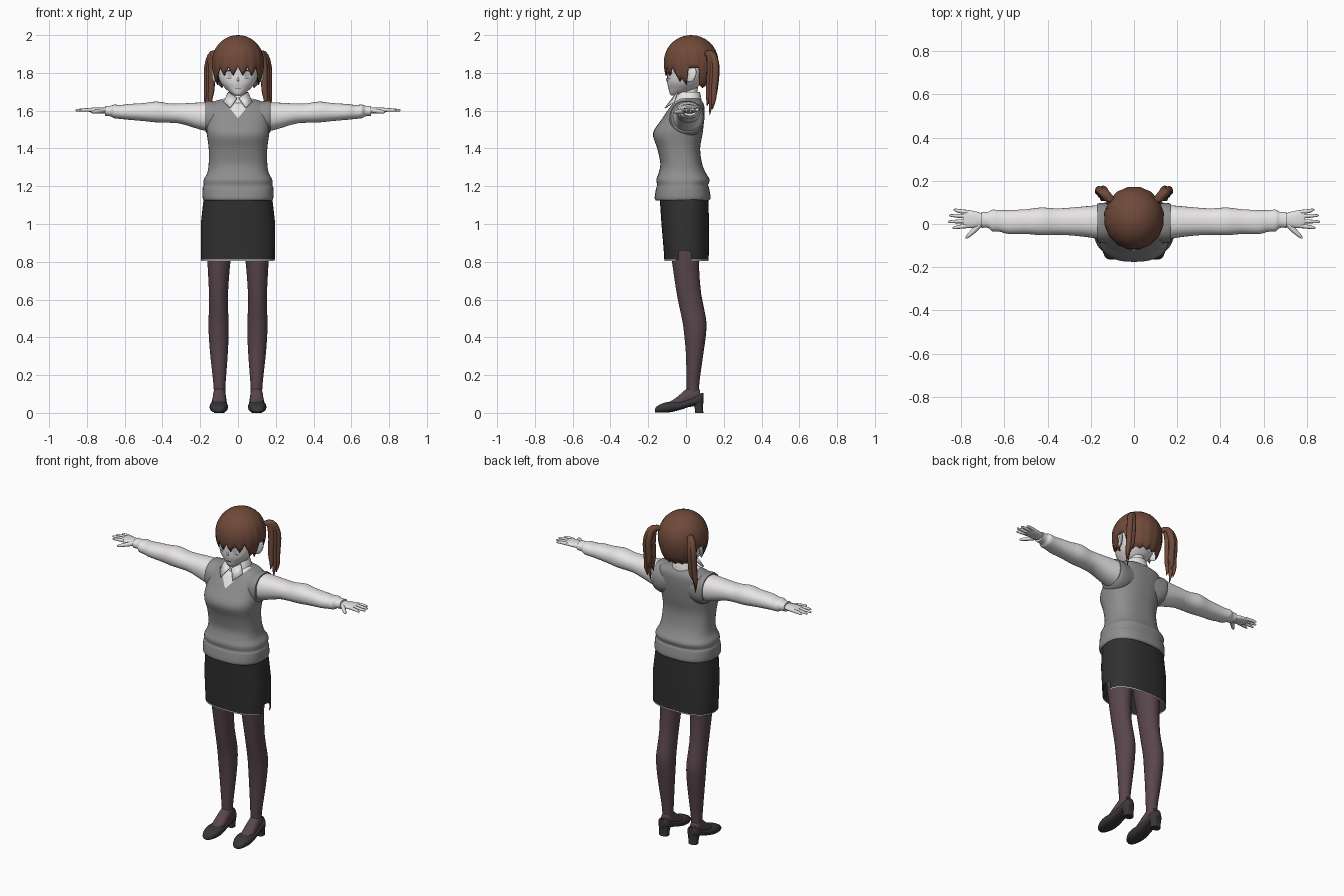
import bpy, bmesh, math
from mathutils import Vector

cube = bpy.data.objects.get("Cube")
if cube:
    bpy.data.objects.remove(cube, do_unlink=True)


def material(name, *rgb):
    m = bpy.data.materials.new(name)
    m.use_nodes = True
    m.diffuse_color = (*rgb, 1)
    m.node_tree.nodes["Principled BSDF"].inputs["Base Color"].default_value = (*rgb, 1)
    return m


SKIN = material("pale_skin", 0.78, 0.75, 0.75)
SHIRT = material("white_shirt", 0.8, 0.78, 0.78)
VEST = material("grey_knit", 0.27, 0.27, 0.27)
SKIRT = material("charcoal_cloth", 0.03, 0.03, 0.03)
TIGHTS = material("plum_tights", 0.1, 0.06, 0.075)
SHOE = material("black_leather", 0.04, 0.037, 0.04)
HAIR = material("brown_hair", 0.16, 0.068, 0.042)
LINE = material("dark_line", 0.09, 0.07, 0.07)
IRIS = material("pale_iris", 0.5, 0.5, 0.55)


def finish(name, bm, *mats):
    bmesh.ops.recalc_face_normals(bm, faces=bm.faces)
    mesh = bpy.data.meshes.new(name)
    bm.to_mesh(mesh)
    bm.free()
    ob = bpy.data.objects.new(name, mesh)
    bpy.context.collection.objects.link(ob)
    for m in mats:
        mesh.materials.append(m)
    bpy.ops.object.select_all(action="DESELECT")
    ob.select_set(True)
    bpy.context.view_layer.objects.active = ob
    bpy.ops.object.shade_smooth_by_angle(angle=math.radians(45))
    return ob


def smooth(rows, k):
    """Catmull-Rom interpolation through rows of numbers."""
    out = []
    for i in range(len(rows) - 1):
        quad = zip(rows[max(i - 1, 0)], rows[i], rows[i + 1], rows[min(i + 2, len(rows) - 1)])
        quad = list(quad)
        for j in range(k):
            t = j / k
            out.append([b + t / 2 * (c - a + t * (2 * a - 5 * b + 4 * c - d + t * (3 * (b - c) + d - a)))
                        for a, b, c, d in quad])
    return out + [list(rows[-1])]


def loft_bm(rings, axis="z", side=1, n=2.2, sides=32, k=4, caps=True):
    """Rings are (position, a_min, a_max, b_min, b_max) across the axis."""
    bm = bmesh.new()
    loops = []
    for t, a0, a1, b0, b1 in smooth(rings, k):
        loop = []
        for i in range(sides):
            c, s = math.cos(math.tau * i / sides), math.sin(math.tau * i / sides)
            a = (a0 + a1) / 2 + (a1 - a0) / 2 * math.copysign(abs(c) ** (2 / n), c)
            b = (b0 + b1) / 2 + (b1 - b0) / 2 * math.copysign(abs(s) ** (2 / n), s)
            x, y, z = {"z": (a, b, t), "x": (t, a, b), "y": (a, t, b)}[axis]
            loop.append(bm.verts.new((side * x, y, z)))
        loops.append(loop)
    for p, q in zip(loops, loops[1:]):
        for i in range(sides):
            j = (i + 1) % sides
            bm.faces.new((p[i], p[j], q[j], q[i]))
    if caps:
        bm.faces.new(loops[0])
        bm.faces.new(loops[-1])
    return bm


def loft(name, rings, mat, **kw):
    return finish(name, loft_bm(rings, **kw), mat)


def tube(name, pts, mat, side=1, k=4):
    """Round tapered strand through (x, y, z, radius) points."""
    pts = smooth(pts, k)
    cu = bpy.data.curves.new(name, "CURVE")
    cu.dimensions, cu.bevel_depth, cu.bevel_resolution, cu.use_fill_caps = "3D", 1, 2, True
    sp = cu.splines.new("POLY")
    sp.points.add(len(pts) - 1)
    for p, (x, y, z, r) in zip(sp.points, pts):
        p.co, p.radius = (side * x, y, z, 1), max(r, 0.001)
    sp.use_smooth = True
    cu.materials.append(mat)
    ob = bpy.data.objects.new(name, cu)
    bpy.context.collection.objects.link(ob)
    bpy.ops.object.select_all(action="DESELECT")
    ob.select_set(True)
    bpy.context.view_layer.objects.active = ob
    bpy.ops.object.convert(target="MESH")


def sym(rows):
    return [(z, -w, w, f, b) for z, w, f, b in rows]


# Knitted vest, with the V neck cut into its front
bm = loft_bm(sym([(1.125, .18, -.16, .122), (1.14, .187, -.166, .13), (1.19, .187, -.158, .122),
                  (1.205, .182, -.153, .117), (1.235, .181, -.157, .125), (1.27, .163, -.145, .105),
                  (1.32, .155, -.136, .085), (1.4, .155, -.152, .075), (1.48, .165, -.175, .088),
                  (1.55, .167, -.132, .096), (1.6, .168, -.098, .098), (1.63, .158, -.075, .095),
                  (1.65, .125, -.05, .085), (1.665, .07, -.035, .07)]), n=2.5, sides=48)
for s in (-1, 1):
    bmesh.ops.bisect_plane(bm, geom=bm.verts[:] + bm.edges[:] + bm.faces[:],
                           plane_co=(0, 0, 1.56), plane_no=(-1.2 * s, 0, 1))
for f in bm.faces:
    c = f.calc_center_median()
    f.material_index = int(c.y < 0.01 and c.z > 1.56 + 1.2 * abs(c.x))
finish("vest", bm, VEST, SHIRT)

# Pencil skirt with a pale hem edge and a small slit on the left side
bm = loft_bm(sym([(.805, .195, -.115, .12), (.811, .196, -.115, .12), (.86, .197, -.118, .121),
                  (1.0, .197, -.13, .122), (1.15, .18, -.14, .118)]), n=2.5, sides=48, k=1, caps=False)
slit = []
for f in bm.faces:
    c = f.calc_center_median()
    f.material_index = int(c.z < 0.81)
    if c.z < 0.86 and c.x > 0.15 and -0.045 < c.y < 0.02:
        slit.append(f)
bmesh.ops.delete(bm, geom=slit, context="FACES")
finish("skirt", bm, SKIRT, SHIRT)

# Neck, collar and head
loft("neck", sym([(1.6, .05, -.04, .07), (1.68, .042, -.03, .06), (1.78, .045, -.03, .07)]), SKIN)
loft("collar", sym([(1.64, .075, -.062, .082), (1.67, .066, -.055, .08), (1.7, .053, -.038, .073)]),
     SHIRT, caps=False)
head = loft("head", sym([(1.68, .014, -.078, -.045), (1.69, .034, -.086, 0), (1.715, .064, -.092, .05),
                         (1.755, .096, -.1, .09), (1.82, .114, -.098, .13), (1.88, .114, -.09, .14),
                         (1.94, .09, -.06, .11), (1.975, .04, 0, .06)]), SKIN)
bpy.context.view_layer.update()


def on_face(x, z, lift=0.001):
    hit, loc, _, _ = head.ray_cast(Vector((x, -1, z)), Vector((0, 1, 0)))
    return (x, (loc.y if hit else -0.09) - lift, z)


tube("nose", [(0, -.094, 1.78, .002), (0, -.1, 1.765, .006), (0, -.098, 1.755, .003)], SKIN)
tube("mouth", [(*on_face(x, 1.716), .0015) for x in (-.015, 0, .015)], LINE)

for s, label in ((1, "left"), (-1, "right")):
    # Eye, lash and ear
    bm = bmesh.new()
    bm.faces.new([bm.verts.new(on_face(s * (.045 + .014 * math.cos(a)), 1.79 + .02 * math.sin(a), .002))
                  for a in (math.tau * i / 16 for i in range(16))])
    finish(label + "_iris", bm, IRIS)
    tube(label + "_lash", [(*on_face(s * x, z), .0025) for x, z in
                           ((.02, 1.8), (.035, 1.812), (.055, 1.812), (.075, 1.797))], LINE)
    tube(label + "_lower_lash", [(*on_face(s * x, 1.769), .001) for x in (.035, .06)], LINE)
    bm = bmesh.new()
    bmesh.ops.create_uvsphere(bm, u_segments=16, v_segments=10, radius=1)
    for v in bm.verts:
        x, y, z = v.co
        v.co = (s * (.122 + .012 * x + .012 * y), .028 + .026 * y + .008 * z, 1.79 + .04 * z)
    finish(label + "_ear", bm, SKIN)

    # Collar flap
    bm = bmesh.new()
    bm.faces.new([bm.verts.new((s * x, y, z)) for x, y, z in
                  ((.004, -.068, 1.665), (.05, -.042, 1.695), (.075, -.06, 1.645), (.04, -.108, 1.612))])
    flap = finish(label + "_collar_flap", bm, SHIRT)
    flap.modifiers.new("thickness", "SOLIDIFY").thickness = 0.006

    # Armhole, sleeve and cuff
    loft(label + "_armhole", [(.07, -.08, .09, 1.48, 1.64), (.12, -.088, .096, 1.465, 1.648),
                              (.155, -.087, .097, 1.472, 1.652), (.172, -.08, .092, 1.488, 1.65)],
         VEST, axis="x", side=s)
    loft(label + "_sleeve", [(.13, -.078, .09, 1.485, 1.643), (.2, -.063, .084, 1.5, 1.643),
                             (.3, -.052, .075, 1.53, 1.638), (.36, -.05, .072, 1.536, 1.638),
                             (.43, -.052, .076, 1.538, 1.648), (.5, -.046, .068, 1.545, 1.64),
                             (.58, -.046, .064, 1.552, 1.635), (.62, -.036, .064, 1.556, 1.63),
                             (.655, -.034, .066, 1.56, 1.632), (.675, -.018, .056, 1.57, 1.626),
                             (.705, -.018, .056, 1.572, 1.626)], SHIRT, axis="x", side=s)

    # Hand
    loft(label + "_palm", [(.69, -.006, .044, 1.584, 1.616), (.73, -.016, .058, 1.586, 1.617),
                           (.77, -.018, .064, 1.59, 1.616), (.79, -.012, .06, 1.594, 1.612)],
         SKIN, axis="x", side=s)
    for finger, y, tip in (("index", -.009, .84), ("middle", .013, .86), ("ring", .035, .855), ("little", .055, .835)):
        end = y + (y - .02) * .3
        tube(f"{label}_{finger}_finger", [(.77, y, 1.604, .01), (.81, (y + end) / 2, 1.604, .009),
                                          (tip - .008, end, 1.602, .006), (tip, end, 1.601, .002)], SKIN, s)
    tube(label + "_thumb", [(.71, .002, 1.6, .013), (.74, -.03, 1.597, .012),
                            (.768, -.056, 1.593, .008), (.778, -.066, 1.592, .003)], SKIN, s)

    # Leg and foot in tights
    loft(label + "_leg", [(.06, .068, .126, .005, .07), (.15, .066, .13, .003, .07),
                          (.3, .055, .146, .0, .09), (.4, .05, .154, -.008, .104),
                          (.48, .05, .156, -.018, .108), (.57, .053, .153, -.037, .092),
                          (.65, .052, .154, -.052, .078), (.8, .04, .162, -.074, .07),
                          (1.0, .012, .175, -.1, .09)], TIGHTS, side=s, n=2)
    loft(label + "_foot", [(-.1, .075, .125, .025, .05), (-.05, .064, .136, .025, .082),
                           (.0, .064, .134, .03, .125), (.04, .066, .13, .035, .15),
                           (.075, .075, .122, .05, .12)], TIGHTS, axis="y", side=s, n=2)

    # Pump shoe: low toe box, raised back and block heel
    loft(label + "_shoe", [(-.165, .095, .112, .004, .016), (-.155, .075, .132, .002, .034),
                           (-.12, .058, .146, .001, .052), (-.08, .053, .15, .004, .06),
                           (-.03, .057, .145, .016, .062), (.03, .06, .138, .036, .08),
                           (.075, .064, .134, .045, .102), (.093, .082, .116, .055, .106)],
         SHOE, axis="y", side=s, n=2.6)
    loft(label + "_heel", [(0, .072, .126, .048, .092), (.03, .07, .128, .045, .09),
                           (.065, .064, .134, .03, .093)], SHOE, side=s, n=3)

    # Pigtail made of overlapping strands
    for i, (dx, dy, drop) in enumerate(((0, 0, 0), (.012, .014, .03), (-.01, -.014, .05), (-.006, .016, .08))):
        tube(f"{label}_pigtail_{i + 1}",
             [(.09, .1, 1.89, .014), (.13 + dx / 2, .13 + dy / 2, 1.9, .018),
              (.148 + dx, .143 + dy, 1.83, .019), (.15 + dx, .136 + dy, 1.72, .017),
              (.156 + dx, .132 + dy, 1.64 + drop / 2, .012), (.152 + dx, .125 + dy, 1.575 + drop, .001)], HAIR, s)

# Hair cap: columns end in pointed locks, short fringe and raised over the ears
bm = bmesh.new()
columns, rows = 64, 12
grid = []
for i in range(columns):
    angle = math.tau * i / columns
    turn = math.degrees(min(angle, math.tau - angle))
    lock = abs(i % 4 - 2) / 2
    if turn < 58:
        low = 1.785 + .045 * lock
    elif turn < 80:
        low = 1.735 + .035 * lock
    elif turn < 112:
        low = 1.825
    else:
        low = 1.72 + .015 * lock
    column = []
    for j in range(rows + 1):
        z = low + (2 - low) * math.sin(j / rows * math.pi / 2)
        d = (z - 1.855) / (.145 if z > 1.855 else .2)
        r = math.sqrt(max(0, 1 - d * d)) * (1 - .025 * lock * (1 - j / rows))
        column.append(bm.verts.new((.14 * r * math.sin(angle), .027 - .147 * r * math.cos(angle), z)))
    grid.append(column)
for i in range(columns):
    p, q = grid[i], grid[(i + 1) % columns]
    for j in range(rows):
        bm.faces.new((p[j], q[j], q[j + 1], p[j + 1]))
bmesh.ops.remove_doubles(bm, verts=bm.verts, dist=0.0005)
hair = finish("hair_cap", bm, HAIR)
hair.modifiers.new("thickness", "SOLIDIFY").thickness = 0.007
